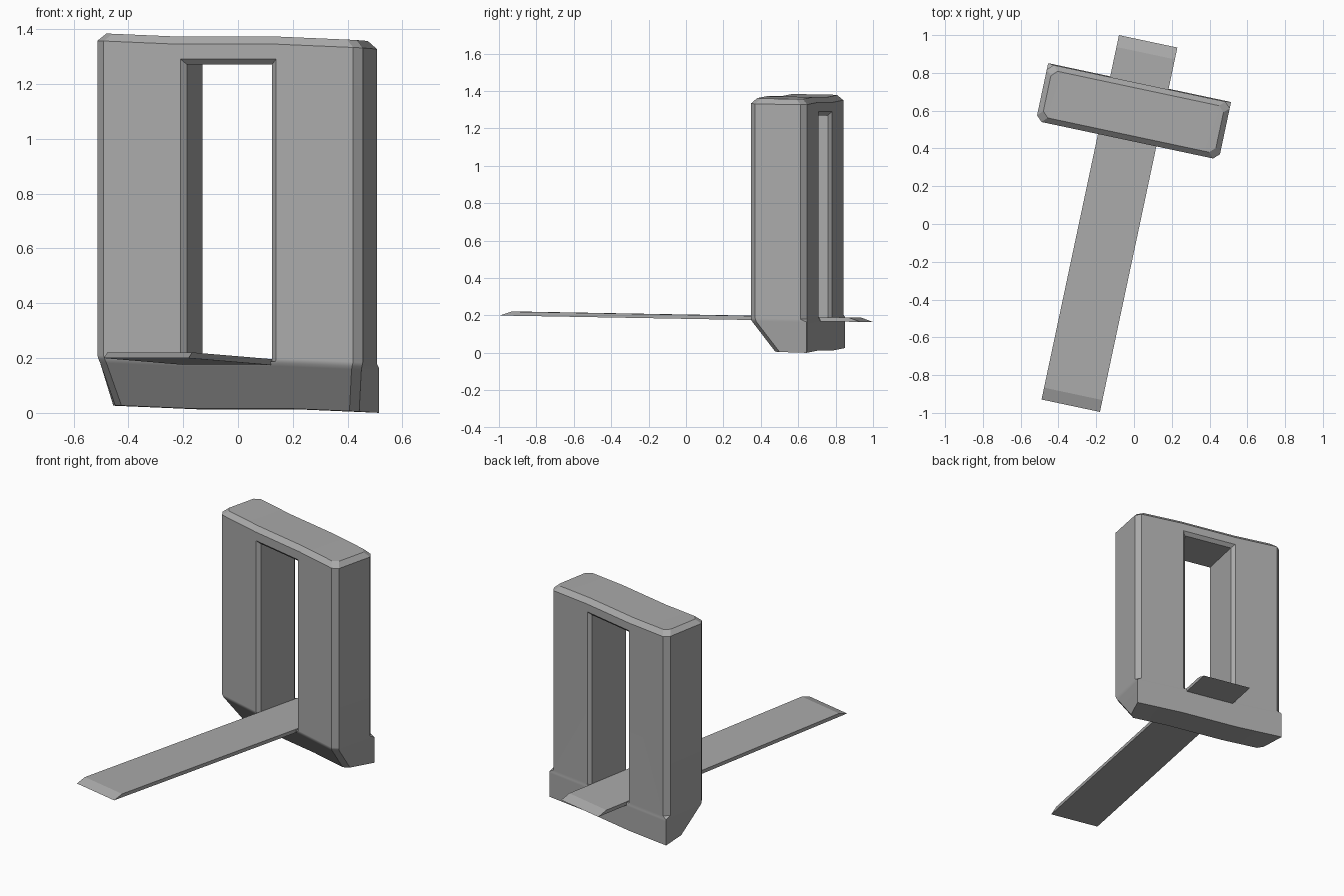
import bpy, bmesh
from math import radians

cube = bpy.data.objects.get("Cube")
if cube:
    bpy.data.objects.remove(cube, do_unlink=True)

TURN = radians(-12)
TILT = 0.0175          # gentle fall towards the back

grey = bpy.data.materials.new("plain grey")
grey.use_nodes = True
grey.diffuse_color = (0.4, 0.4, 0.4, 1)
grey.node_tree.nodes["Principled BSDF"].inputs["Base Color"].default_value = (0.4, 0.4, 0.4, 1)


def loft(rings):
    """Closed solid through a list of point rings."""
    bm = bmesh.new()
    loops = [[bm.verts.new(p) for p in ring] for ring in rings]
    for low, high in zip(loops, loops[1:]):
        n = len(low)
        for i in range(n):
            j = (i + 1) % n
            bm.faces.new((low[i], low[j], high[j], high[i]))
    bm.faces.new(loops[0][::-1])
    bm.faces.new(loops[-1])
    bmesh.ops.recalc_face_normals(bm, faces=bm.faces[:])
    return bm


def finish(bm, name, location):
    mesh = bpy.data.meshes.new(name)
    bm.to_mesh(mesh)
    bm.free()
    mesh.materials.append(grey)
    obj = bpy.data.objects.new(name, mesh)
    bpy.context.collection.objects.link(obj)
    obj.location = location
    obj.rotation_euler.z = TURN
    return obj


def frame_ring(z, a, b, front, back, cf, cb):
    """Rectangle with cut corners: half lengths a (front) and b (back)."""
    half = [(a - cf, front), (a, front + cf), (b, back - cb), (b - cb, back)]
    pts = half + [(-x, y) for x, y in reversed(half)]
    return [(x, y, z) for x, y in pts]


# Upright frame: undercut base, square rear foot, bevelled top
bm = loft([
    frame_ring(0.016, 0.455, 0.495, -0.030, 0.157, 0.03, 0.001),
    frame_ring(0.168, 0.487, 0.495, -0.143, 0.157, 0.03, 0.001),
    frame_ring(0.180, 0.491, 0.495, -0.151, 0.157, 0.03, 0.001),
    frame_ring(0.195, 0.495, 0.495, -0.155, 0.153, 0.03, 0.03),
    frame_ring(1.342, 0.495, 0.495, -0.155, 0.153, 0.03, 0.03),
    frame_ring(1.370, 0.467, 0.467, -0.127, 0.125, 0.03, 0.03),
])
# Both posts slope along the length while the middle stays level
BEND = 0.185
for side in (-1, 1):
    bmesh.ops.bisect_plane(bm, geom=bm.verts[:] + bm.edges[:] + bm.faces[:],
                           plane_co=(side * BEND, 0, 0), plane_no=(1, 0, 0))
for v in bm.verts:
    over = max(abs(v.co.x) - BEND, 0) * (1 if v.co.x > 0 else -1)
    v.co.z -= 0.042 * over + TILT * v.co.y
FRAME_AT = (-0.003, 0.595, 0)
frame = finish(bm, "upright_frame", FRAME_AT)


# Opening with flared jambs and lintel
def opening_ring(y, half, top):
    return [(-half, y, 0.187), (half, y, 0.187), (half, y, top), (-half, y, top)]


cutter = finish(loft([
    opening_ring(-0.175, 0.198, 1.31),
    opening_ring(-0.135, 0.158, 1.27),
    opening_ring(0.133, 0.158, 1.27),
    opening_ring(0.173, 0.198, 1.31),
]), "opening_cutter", FRAME_AT)
cutter.hide_render = True

cut = frame.modifiers.new("opening", 'BOOLEAN')
cut.operation = 'DIFFERENCE'
cut.solver = 'EXACT'
cut.object = cutter
bpy.ops.object.select_all(action='DESELECT')
frame.select_set(True)
bpy.context.view_layer.objects.active = frame
bpy.ops.object.modifier_apply(modifier=cut.name)
bpy.data.objects.remove(cutter, do_unlink=True)

bpy.ops.object.shade_smooth_by_angle(angle=radians(25))
weighted = frame.modifiers.new("weighted_normals", 'WEIGHTED_NORMAL')
weighted.keep_sharp = True


# Long plank through the opening, with ends bevelled on top
def plank_ring(z, length):
    pts = [(-0.158, -length), (0.158, -length), (0.158, length), (-0.158, length)]
    return [(x, y, z - TILT * y) for x, y in pts]


finish(loft([plank_ring(0.1825, 0.986), plank_ring(0.2045, 0.922)]),
       "plank", (-0.13, 0.0025, 0))
